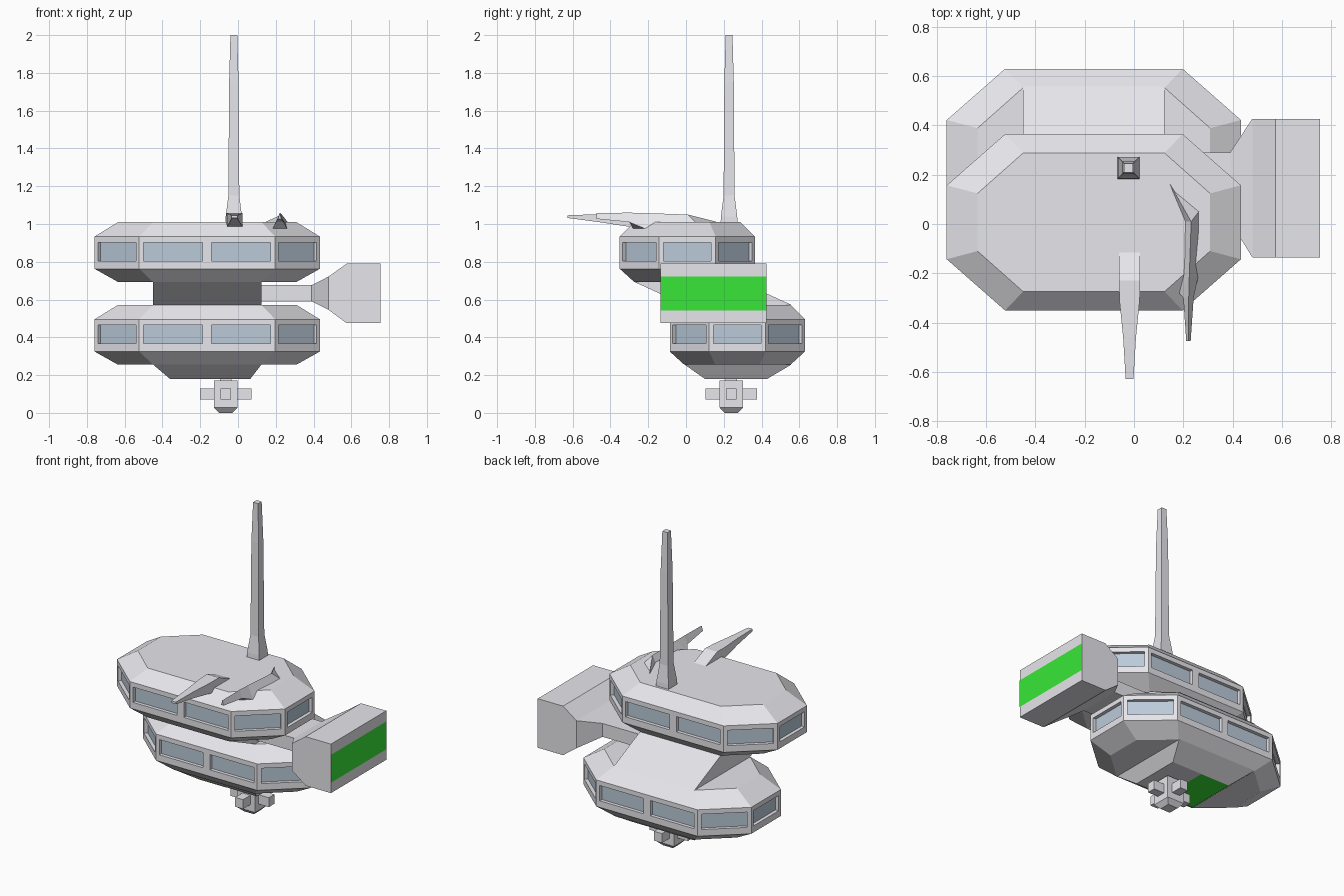
import bpy, bmesh
from mathutils import Vector

if "Cube" in bpy.data.objects:
    bpy.data.objects.remove(bpy.data.objects["Cube"])


def material(name, rgb):
    m = bpy.data.materials.new(name)
    m.diffuse_color = (*rgb, 1)
    m.use_nodes = True
    m.node_tree.nodes["Principled BSDF"].inputs["Base Color"].default_value = m.diffuse_color
    return m


grey = material("hull_grey", (0.8, 0.79, 0.83))
glass = material("window_glass", (0.5, 0.6, 0.7))
green = material("green_panel", (0.04, 0.8, 0.04))


def finish(name, bm, mats=(grey,)):
    bmesh.ops.recalc_face_normals(bm, faces=bm.faces)
    me = bpy.data.meshes.new(name)
    bm.to_mesh(me)
    bm.free()
    for m in mats:
        me.materials.append(m)
    ob = bpy.data.objects.new(name, me)
    bpy.context.collection.objects.link(ob)
    return ob


def loft(name, sections):
    """Skin a list of equal-length point rings and cap both ends."""
    bm = bmesh.new()
    rings = [[bm.verts.new(p) for p in s] for s in sections]
    n = len(rings[0])
    for a, b in zip(rings, rings[1:]):
        for i in range(n):
            j = (i + 1) % n
            bm.faces.new((a[i], a[j], b[j], b[i]))
    bm.faces.new(rings[0])
    bm.faces.new(rings[-1])
    return finish(name, bm)


def rect_z(x0, x1, y0, y1, z):
    return [(x0, y0, z), (x1, y0, z), (x1, y1, z), (x0, y1, z)]


def rect_x(x, y0, y1, z0, z1):
    return [(x, y0, z0), (x, y1, z0), (x, y1, z1), (x, y0, z1)]


def panel(name, pts):
    bm = bmesh.new()
    bm.faces.new([bm.verts.new(p) for p in pts])
    ob = finish(name, bm, (green,))
    return ob


CX = -0.163


def octagon(hx, hy, cx, cy, yc, z):
    """Chamfered rectangle with a mid point on the two long sides."""
    half = [(0, -hy), (cx, -hy), (hx, -cy), (hx, cy), (cx, hy)]
    pts = half + [(-x, -y) for x, y in half]
    return [Vector((CX + x, yc + y, z)) for x, y in pts]


def deck(name, yc, z0):
    """Chamfered deck with one recessed window in each band segment."""
    outer, inner = (0.597, 0.358, 0.36, 0.15), (0.472, 0.281, 0.287, 0.117)
    specs = [(inner, 0), (outer, 0.07), (outer, 0.24), (inner, 0.317)]
    bm = bmesh.new()
    pts = [octagon(*s, yc, z0 + z) for s, z in specs]
    rings = [[bm.verts.new(p) for p in r] for r in pts]
    for a, b in ((0, 1), (2, 3)):
        for i in range(10):
            j = (i + 1) % 10
            bm.faces.new((rings[a][i], rings[a][j], rings[b][j], rings[b][i]))
    bm.faces.new(rings[0])
    bm.faces.new(rings[3])
    for i in range(10):
        j = (i + 1) % 10
        frame = [rings[1][i], rings[1][j], rings[2][j], rings[2][i]]
        a, b = frame[0].co, frame[1].co
        along = (b - a).normalized()
        out = along.cross(Vector((0, 0, 1)))
        m = along * 0.024
        lo, hi = Vector((0, 0, 0.042)), Vector((0, 0, 0.14))
        hole = [a + m + lo, b - m + lo, b - m + hi, a + m + hi]
        rim = [bm.verts.new(p) for p in hole]
        back = [bm.verts.new(p - out * 0.022) for p in hole]
        for k in range(4):
            q = (k + 1) % 4
            bm.faces.new((frame[k], frame[q], rim[q], rim[k]))
            bm.faces.new((rim[k], rim[q], back[q], back[k]))
        bm.faces.new(back).material_index = 1
    return finish(name, bm, (grey, glass))


# Two window decks, the slanted neck between them and the keel below
deck("upper_deck", 0.007, 0.693)
deck("lower_deck", 0.272, 0.255)
loft("neck", [rect_z(-0.45, 0.124, -0.008, 0.558, 0.572),
              rect_z(-0.45, 0.124, -0.273, 0.293, 0.693)])
loft("keel", [rect_z(-0.36, 0.065, 0.10, 0.43, 0.18),
              rect_z(-0.45, 0.124, -0.008, 0.558, 0.256)])
panel("keel_green_panel", rect_z(-0.36, -0.15, 0.10, 0.43, 0.1785))

# Side pod on its flat arm
loft("side_pod", [rect_x(0.0, 0.01, 0.29, 0.59, 0.676),
                  rect_x(0.39, 0.01, 0.29, 0.59, 0.676),
                  rect_x(0.48, -0.135, 0.427, 0.545, 0.722),
                  rect_x(0.575, -0.135, 0.427, 0.475, 0.79),
                  rect_x(0.755, -0.135, 0.427, 0.475, 0.79)])
panel("pod_green_panel", rect_x(0.7565, -0.135, 0.427, 0.543, 0.722))

# Tapered mast
mast = [(0.98, 0.046), (1.04, 0.043), (1.15, 0.029), (1.75, 0.025), (2.0, 0.018)]
loft("mast", [rect_z(-0.022 - r, -0.022 + r, 0.228 - r, 0.228 + r, z)
              for z, r in mast])


# Front blade: (y, half width, bottom z, top z)
def blade_ring(y, w, z0, z1):
    return [(-0.018 - w, y, z0), (-0.018 + w, y, z0),
            (-0.018 + w, y, z1), (-0.018 - w, y, z1)]


loft("front_blade", [blade_ring(*s) for s in (
    (-0.115, 0.043, 0.995, 1.01), (-0.23, 0.043, 0.98, 1.058),
    (-0.31, 0.041, 0.987, 1.056), (-0.46, 0.026, 1.01, 1.052),
    (-0.628, 0.016, 1.032, 1.046))])
loft("front_blade_foot", [rect_z(-0.06, 0.025, -0.295, -0.2, 0.975),
                          rect_z(-0.05, 0.015, -0.26, -0.2, 1.02)])

# Side blade: ridged sections given as left, right, ridge
loft("side_blade", [
    [(0.145, 0.16, 1.0), (0.15, 0.16, 1.0), (0.147, 0.16, 1.012)],
    [(0.203, 0.01, 1.0), (0.282, 0.075, 0.985), (0.232, 0.01, 1.05)],
    [(0.183, -0.28, 0.975), (0.26, -0.215, 0.975), (0.224, -0.22, 1.058)],
    [(0.2, -0.3, 1.01), (0.242, -0.3, 1.01), (0.222, -0.3, 1.06)],
    [(0.212, -0.475, 1.027), (0.23, -0.475, 1.027), (0.221, -0.475, 1.058)]])

# Docking hub under the keel: stem, body, tapered tip and crossed arms
HX, HY = -0.065, 0.24


def hub_ring(rx, ry, z):
    return rect_z(HX - rx, HX + rx, HY - ry, HY + ry, z)


loft("hub_stem", [hub_ring(0.03, 0.03, 0.17), hub_ring(0.03, 0.03, 0.19)])
loft("hub_body", [hub_ring(0.035, 0.035, 0.0), hub_ring(0.062, 0.062, 0.028),
                  hub_ring(0.062, 0.062, 0.172)])
for name, rx, ry in (("hub_arm_x", 0.136, 0.028), ("hub_arm_y", 0.028, 0.136)):
    loft(name, [hub_ring(rx, ry, 0.07), hub_ring(rx, ry, 0.13)])
